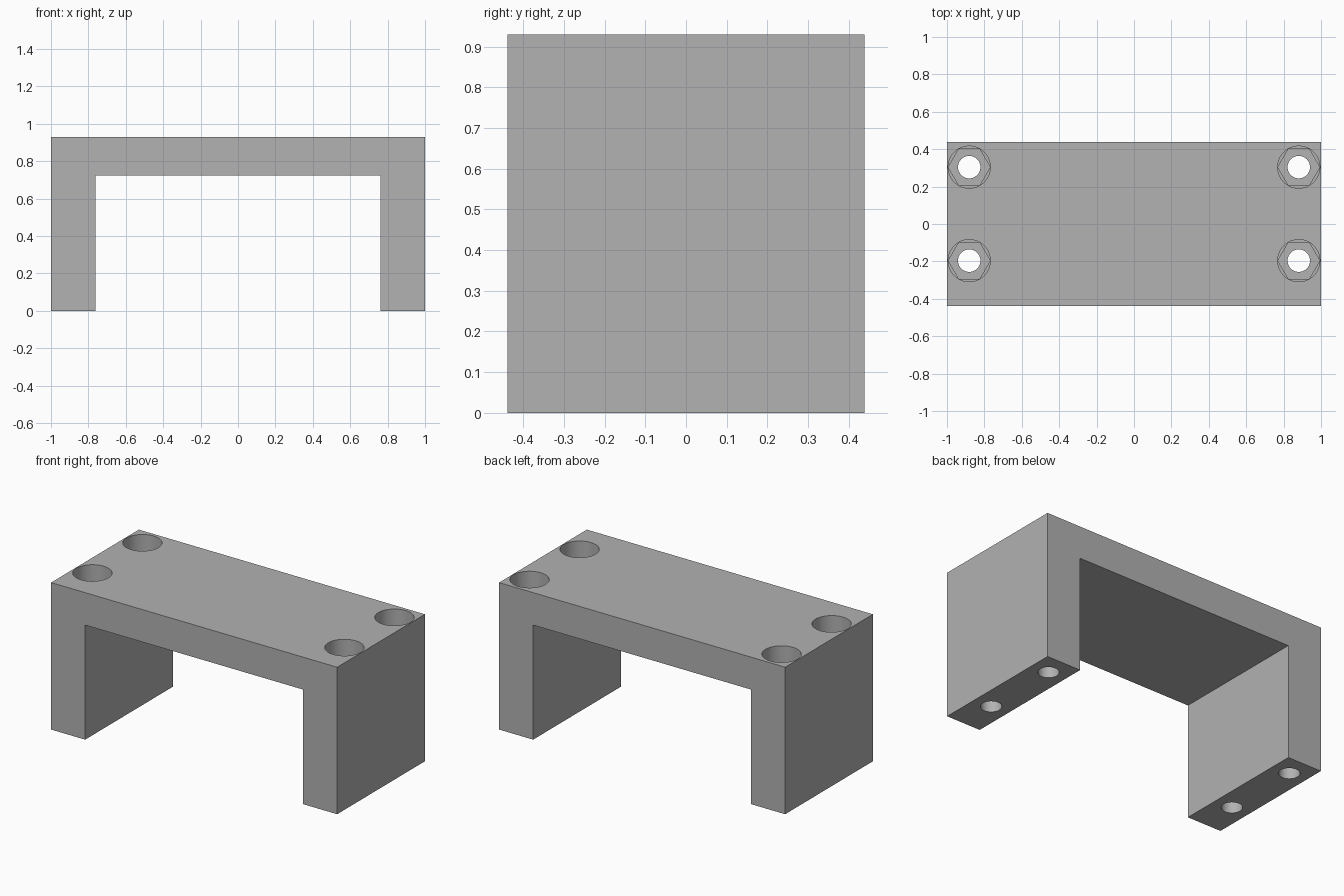
import bpy, bmesh, math
from mathutils import Matrix, Vector

cube = bpy.data.objects.get("Cube")
if cube:
    bpy.data.objects.remove(cube, do_unlink=True)

HALF_X, HALF_Y, HEIGHT = 1.0, 0.438, 0.929
LEG_X, UNDERSIDE = 0.762, 0.724
HOLES = [(x, y) for x in (-0.881, 0.881) for y in (-0.196, 0.304)]

grey = bpy.data.materials.new("plain grey")
grey.use_nodes = True
colour = (0.445, 0.445, 0.445, 1)
grey.diffuse_color = colour
grey.node_tree.nodes["Principled BSDF"].inputs["Base Color"].default_value = colour


def add_object(name, bm):
    bmesh.ops.recalc_face_normals(bm, faces=bm.faces)
    mesh = bpy.data.meshes.new(name)
    bm.to_mesh(mesh)
    bm.free()
    mesh.materials.append(grey)
    obj = bpy.data.objects.new(name, mesh)
    bpy.context.collection.objects.link(obj)
    return obj


def hole_cutter(name, radius, sides, bottom, top):
    """One upright prism at every bolt position."""
    bm = bmesh.new()
    for x, y in HOLES:
        place = Matrix.Translation((x, y, (bottom + top) / 2)) @ Matrix.Rotation(math.pi / 2, 4, 'Z')
        bmesh.ops.create_cone(bm, cap_ends=True, segments=sides, radius1=radius,
                              radius2=radius, depth=top - bottom, matrix=place)
    return add_object(name, bm)


# Bridge: U-shaped front profile extruded from front to back
half = [(HALF_X, HEIGHT), (HALF_X, 0), (LEG_X, 0), (LEG_X, UNDERSIDE)]
profile = half + [(-x, z) for x, z in reversed(half)]
bm = bmesh.new()
face = bm.faces.new([bm.verts.new((x, -HALF_Y, z)) for x, z in profile])
extruded = bmesh.ops.extrude_face_region(bm, geom=[face])
bmesh.ops.translate(bm, vec=Vector((0, 2 * HALF_Y, 0)),
                    verts=[v for v in extruded["geom"] if isinstance(v, bmesh.types.BMVert)])
bridge = add_object("bridge_bracket", bm)

# Bolt holes: wide round bore, hexagonal nut pocket, narrow through hole
cutters = [
    hole_cutter("bore_cutter", 0.1125, 64, 0.45, HEIGHT + 0.1),
    hole_cutter("nut_pocket_cutter", 0.112, 6, 0.35, 0.5),
    hole_cutter("bolt_hole_cutter", 0.06, 48, -0.1, 0.4),
]
bpy.ops.object.select_all(action='DESELECT')
bridge.select_set(True)
bpy.context.view_layer.objects.active = bridge
for cutter in cutters:
    cutter.hide_render = True
    cut = bridge.modifiers.new(cutter.name, 'BOOLEAN')
    cut.operation, cut.solver, cut.object = 'DIFFERENCE', 'EXACT', cutter
    bpy.ops.object.modifier_apply(modifier=cut.name)
    bpy.data.objects.remove(cutter, do_unlink=True)

bpy.ops.object.shade_smooth_by_angle(angle=math.radians(30))
